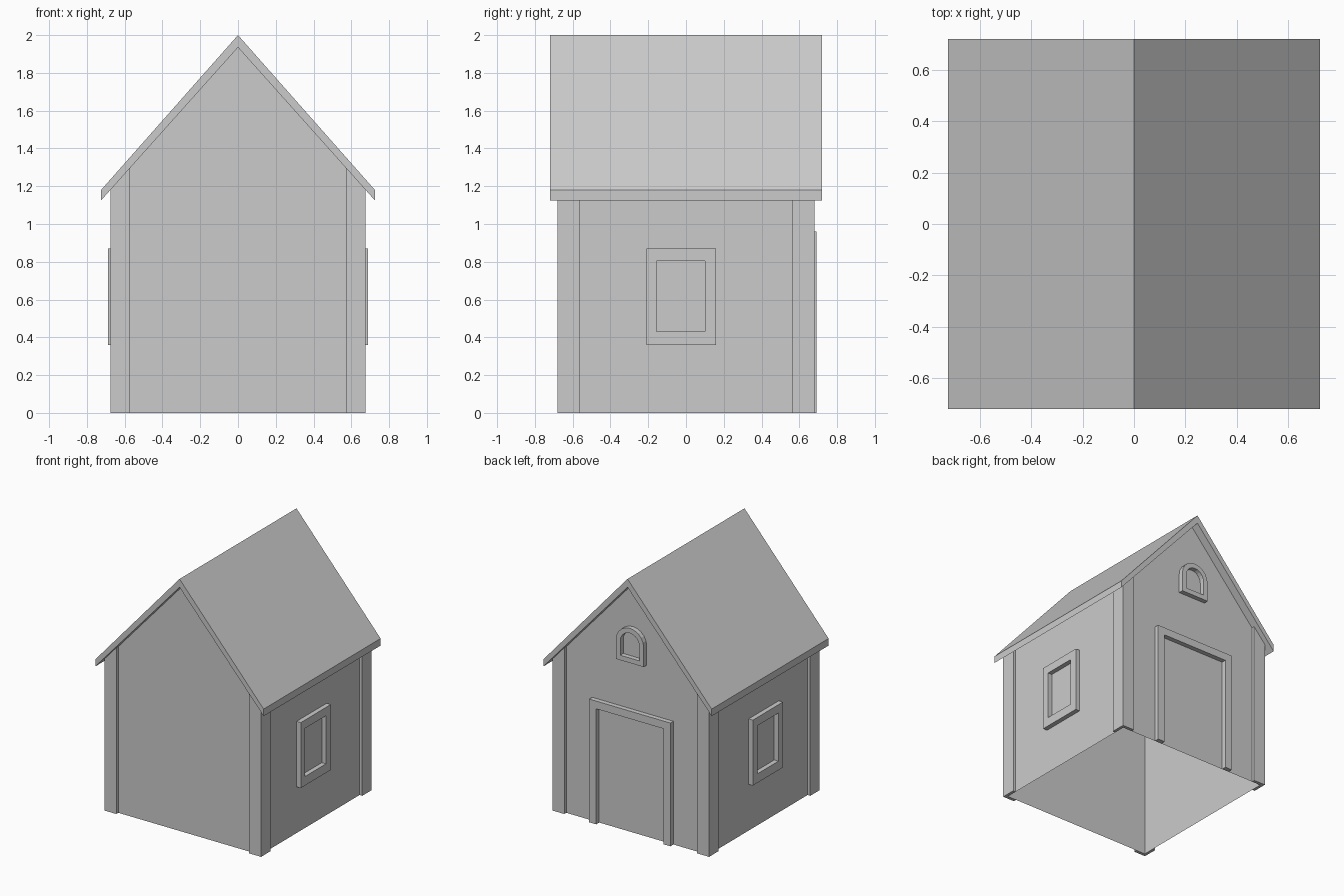
import bpy
import bmesh
from math import cos, sin, pi

cube = bpy.data.objects.get("Cube")
if cube:
    bpy.data.objects.remove(cube, do_unlink=True)

grey = bpy.data.materials.new("plain_grey")
grey.use_nodes = True
grey.diffuse_color = (0.6, 0.6, 0.6, 1)
grey.node_tree.nodes["Principled BSDF"].inputs["Base Color"].default_value = (0.6, 0.6, 0.6, 1)

WALL_X, WALL_Y = 0.652, 0.655      # wall planes
POST_X, POST_Y = 0.675, 0.68       # outer faces of the corner posts
RIDGE, EAVE_X, EAVE_Z = 1.935, 0.725, 1.125   # underside of the roof


def under_roof(x):
    return RIDGE - (RIDGE - EAVE_Z) * abs(x) / EAVE_X


def finish(name, bm, fix_normals=True):
    if fix_normals:
        bmesh.ops.recalc_face_normals(bm, faces=bm.faces)
    mesh = bpy.data.meshes.new(name)
    bm.to_mesh(mesh)
    bm.free()
    mesh.materials.append(grey)
    obj = bpy.data.objects.new(name, mesh)
    bpy.context.collection.objects.link(obj)
    return obj


def prism(name, bottom, top):
    """Solid between two matching outlines."""
    bm = bmesh.new()
    a = [bm.verts.new(p) for p in bottom]
    b = [bm.verts.new(p) for p in top]
    bm.faces.new(a)
    bm.faces.new(b)
    for i in range(len(a)):
        j = (i + 1) % len(a)
        bm.faces.new((a[i], a[j], b[j], b[i]))
    return finish(name, bm)


def frame(name, outer, inner, place, depth, closed=True):
    """Raised trim between two outlines; place maps (u, v, depth) to space."""
    bm = bmesh.new()
    rows = [[bm.verts.new(place(u, v, d)) for d, line in
             ((0, outer), (depth, outer), (depth, inner), (0, inner))
             for u, v in (line[i],)] for i in range(len(outer))]
    n = len(rows)
    for i in range(n if closed else n - 1):
        a, b = rows[i], rows[(i + 1) % n]
        for k in range(4):
            m = (k + 1) % 4
            bm.faces.new((a[k], a[m], b[m], b[k]))
    if not closed:
        bm.faces.new(rows[0])
        bm.faces.new(rows[-1])
    return finish(name, bm)


# Walls: thin shell, open below, with pointed gables
bm = bmesh.new()
gables = []
for y in (-WALL_Y, WALL_Y):
    outline = [(-WALL_X, 0), (WALL_X, 0), (WALL_X, under_roof(WALL_X)),
               (0, RIDGE), (-WALL_X, under_roof(WALL_X))]
    gables.append([bm.verts.new((x, y, z)) for x, z in outline])
front, back = gables
bm.faces.new(front)
bm.faces.new(back[::-1])
bm.faces.new((front[1], back[1], back[2], front[2]))
bm.faces.new((back[0], front[0], front[4], back[4]))
finish("walls", bm, False)

# Roof: two slopes with plumb-cut eaves
profile = [(0, 2), (EAVE_X, 1.18), (EAVE_X, EAVE_Z), (0, RIDGE),
           (-EAVE_X, EAVE_Z), (-EAVE_X, 1.18)]
prism("roof", [(x, -0.72, z) for x, z in profile],
      [(x, 0.72, z) for x, z in profile])

# L-shaped corner posts
plan = [(POST_X, POST_Y), (0.573, POST_Y), (0.573, WALL_Y),
        (WALL_X, WALL_Y), (WALL_X, 0.565), (POST_X, 0.565)]
for side, sx in (("left", 1), ("right", -1)):
    for end, sy in (("front", -1), ("back", 1)):
        prism(f"{end}_{side}_post",
              [(sx * x, sy * y, 0) for x, y in plan],
              [(sx * x, sy * y, under_roof(x)) for x, y in plan])


# Side window frames
def rect(u0, u1, v0, v1):
    return [(u0, v0), (u1, v0), (u1, v1), (u0, v1)]


for side, sx in (("left", 1), ("right", -1)):
    frame(f"{side}_window_frame", rect(-0.21, 0.16, 0.36, 0.87),
          rect(-0.155, 0.10, 0.43, 0.805),
          lambda u, v, d: (sx * (WALL_X + d), u, v), 0.036)


# Door surround, open at the ground
def on_back(u, v, d):
    return (u, WALL_Y + d, v)


def portal(w, h):
    return [(-w, 0), (-w, h), (w, h), (w, 0)]


frame("door_frame", portal(0.35, 0.96), portal(0.29, 0.90), on_back, 0.037, False)


# Arched window in the back gable
def arch(r, base, centre=1.485, steps=10):
    curve = [(r * cos(pi * i / steps), centre + r * sin(pi * i / steps))
             for i in range(steps + 1)]
    return [(-r, base), (r, base)] + curve


frame("arched_window_frame", arch(0.12, 1.335), arch(0.082, 1.373), on_back, 0.037)
